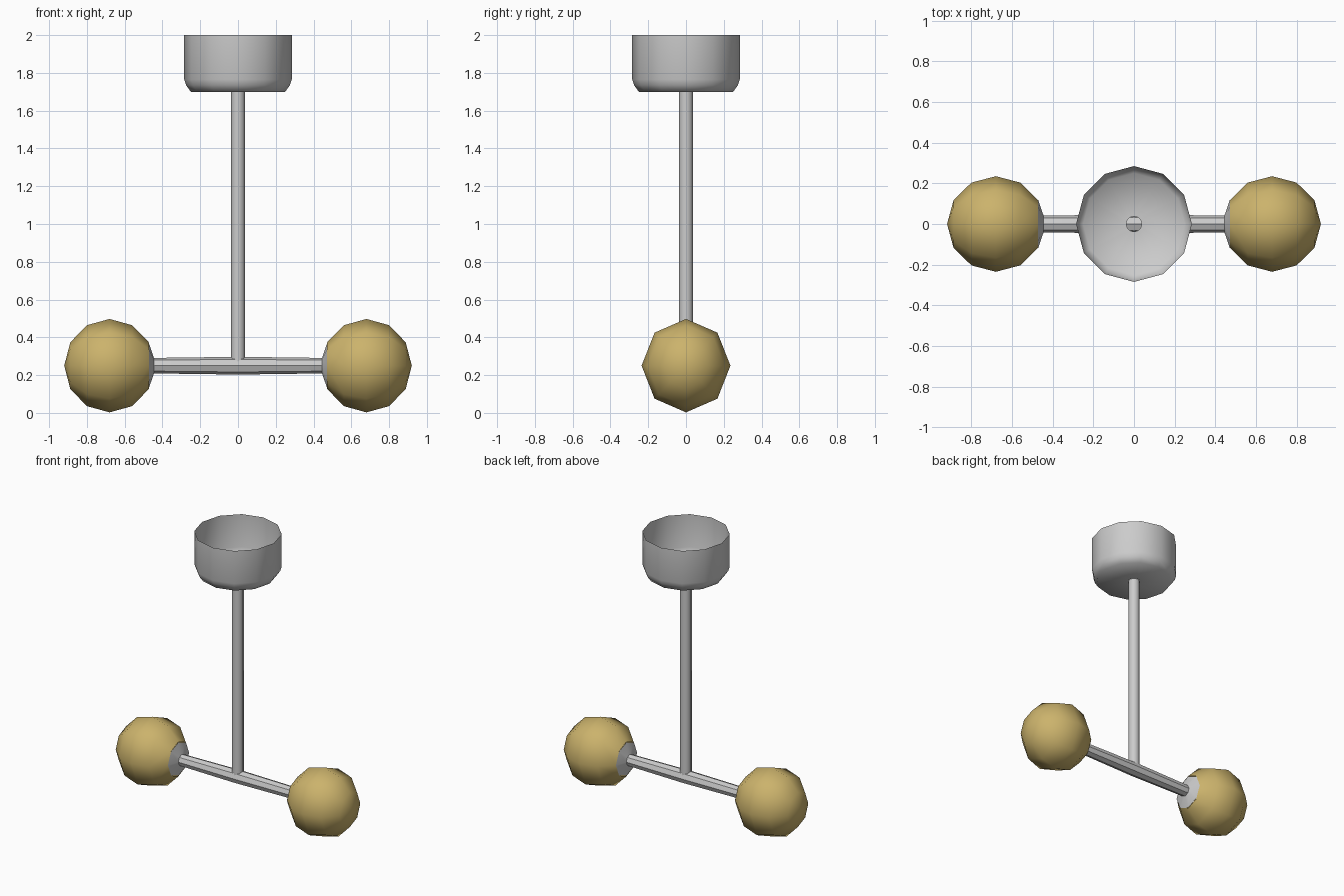
import bpy, bmesh, math
from mathutils import Matrix

if "Cube" in bpy.data.objects:
    bpy.data.objects.remove(bpy.data.objects["Cube"])


def lathe(name, profile, sides, matrix=Matrix(), angle=50, mat=None):
    """Spin (radius, height) points around local z; the ends stay open unless radius is 0."""
    bm = bmesh.new()
    rings = []
    for r, h in profile:
        rings.append([bm.verts.new((r * math.cos(2 * math.pi * i / sides),
                                    r * math.sin(2 * math.pi * i / sides), h))
                      for i in range(sides)])
    for a, b in zip(rings, rings[1:]):
        for i in range(sides):
            j = (i + 1) % sides
            bm.faces.new((a[i], a[j], b[j], b[i]))
    bmesh.ops.remove_doubles(bm, verts=bm.verts[:], dist=1e-5)
    bmesh.ops.transform(bm, matrix=matrix, verts=bm.verts[:])
    bmesh.ops.recalc_face_normals(bm, faces=bm.faces[:])
    mesh = bpy.data.meshes.new(name)
    bm.to_mesh(mesh)
    bm.free()
    for p in mesh.polygons:
        p.use_smooth = True
    mesh.set_sharp_from_angle(angle=math.radians(angle))
    obj = bpy.data.objects.new(name, mesh)
    bpy.context.collection.objects.link(obj)
    if mat:
        mesh.materials.append(mat)
    return obj


gold = bpy.data.materials.new("gold_glass")
gold.diffuse_color = (0.60, 0.45, 0.15, 1)
gold.use_nodes = True
gold.node_tree.nodes["Principled BSDF"].inputs["Base Color"].default_value = gold.diffuse_color

# ceiling cup, open at the top
lathe("ceiling_cup", [(0.285, 2.0), (0.285, 1.765), (0.275, 1.735),
                      (0.25, 1.70), (0.038, 1.70)], 12, angle=70)

# hanging rod
lathe("rod", [(0.038, 1.70), (0.038, 0.26)], 8)

# crossbar with flared sockets that hold the globes
BALL_X, BALL_Z, R = 0.68, 0.25, 0.24
step = math.radians(30)
socket = (R * math.sin(step), BALL_X - R * math.cos(step))
half = [(0.041, 0.445), socket]
bar = [(r, -h) for r, h in reversed(half)] + [(0.047, 0)] + half
to_x = Matrix.Translation((0, 0, BALL_Z)) @ Matrix.Rotation(math.pi / 2, 4, 'Y')
lathe("crossbar", bar, 8, to_x, angle=40)

# globes: eight sides around the bar, open where the socket meets them
ball = [(R * math.sin(k * step), BALL_X - R * math.cos(k * step)) for k in range(1, 6)]
ball.append((0, BALL_X + R))
for side, sign in (("left", -1), ("right", 1)):
    m = (Matrix.Translation((0, 0, BALL_Z)) @ Matrix.Diagonal((sign, 0.98, 1.03, 1))
         @ Matrix.Rotation(math.pi / 2, 4, 'Y'))
    lathe(side + "_globe", ball, 8, m, angle=80, mat=gold)
